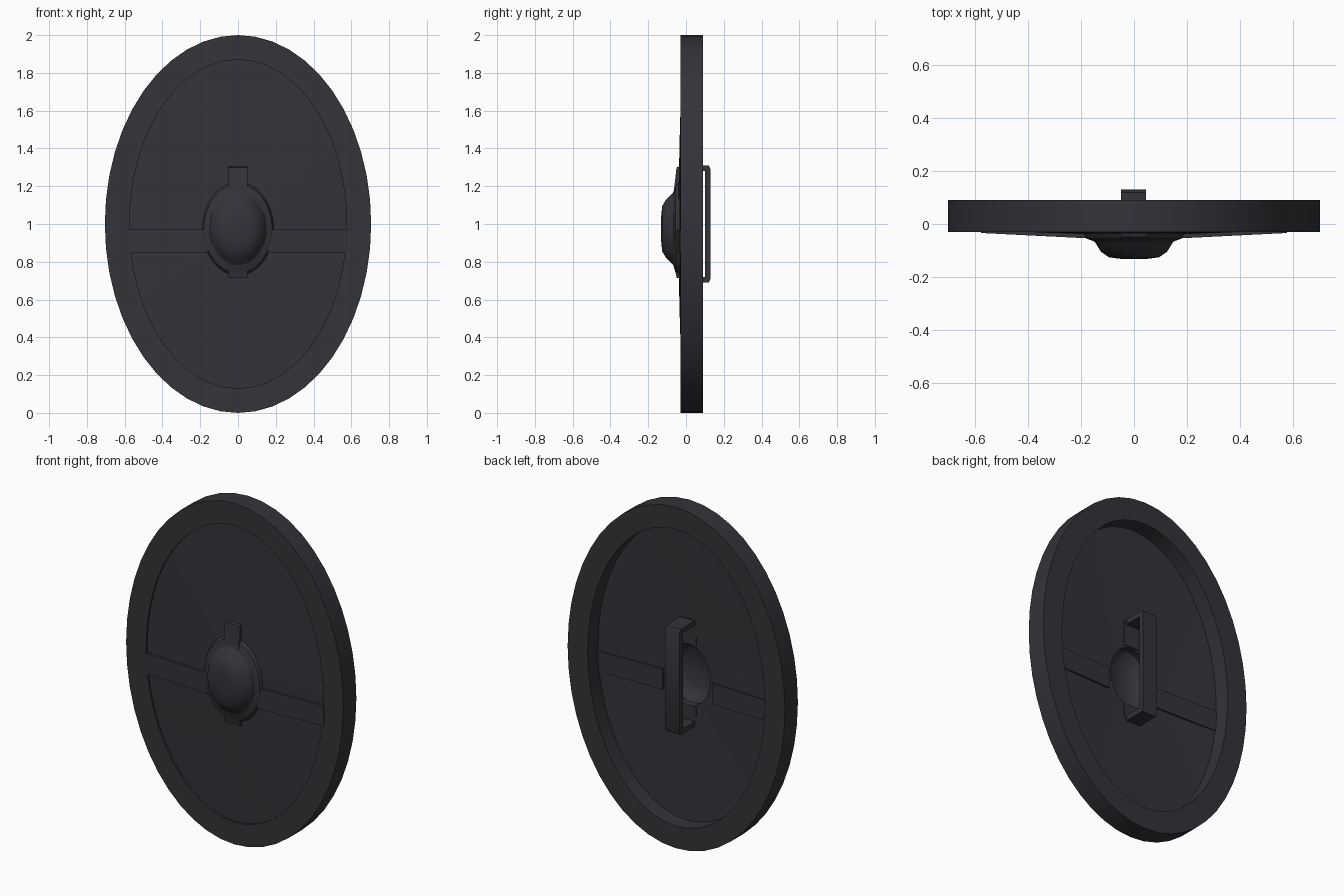
import bpy, bmesh, math

if "Cube" in bpy.data.objects:
    bpy.data.objects.remove(bpy.data.objects["Cube"])

SEG = 48
dark = bpy.data.materials.new("dark iron")
dark.diffuse_color = (0.034, 0.033, 0.041, 1)
dark.use_nodes = True
dark.node_tree.nodes["Principled BSDF"].inputs["Base Color"].default_value = dark.diffuse_color


def finish(name, bm, angle=35):
    bmesh.ops.recalc_face_normals(bm, faces=bm.faces)
    me = bpy.data.meshes.new(name)
    bm.to_mesh(me)
    bm.free()
    me.materials.append(dark)
    ob = bpy.data.objects.new(name, me)
    bpy.context.collection.objects.link(ob)
    bpy.ops.object.select_all(action='DESELECT')
    ob.select_set(True)
    bpy.context.view_layer.objects.active = ob
    bpy.ops.object.shade_smooth_by_angle(angle=math.radians(angle))
    return ob


def loft(name, rings, closed=True, cap=False):
    """Elliptical rings (rx, rz, centre z, y) joined into a closed or capped skin."""
    bm = bmesh.new()
    loops = []
    for rx, rz, cz, y in rings:
        loops.append([bm.verts.new((rx * math.cos(2 * math.pi * i / SEG), y,
                                    cz + rz * math.sin(2 * math.pi * i / SEG)))
                      for i in range(SEG)])
    pairs = list(zip(loops, loops[1:]))
    if closed:
        pairs.append((loops[-1], loops[0]))
    for a, b in pairs:
        for i in range(SEG):
            j = (i + 1) % SEG
            bm.faces.new((a[i], a[j], b[j], b[i]))
    if cap:
        bm.faces.new(loops[0])
        bm.faces.new(loops[-1])
    return finish(name, bm)


def prism(name, outline, depth_axis, lo, hi):
    """Extrude a 2D outline along x or z."""
    bm = bmesh.new()
    ends = []
    for d in (lo, hi):
        ends.append([bm.verts.new((d, a, b) if depth_axis == 'x' else (a, b, d))
                     for a, b in outline])
    n = len(outline)
    for e in ends:
        bm.faces.new(e)
    for i in range(n):
        j = (i + 1) % n
        bm.faces.new((ends[0][i], ends[0][j], ends[1][j], ends[1][i]))
    return finish(name, bm)


# heavy outer rim
loft("rim", [(0.705, 1.0, 1.0, -0.03), (0.705, 1.0, 1.0, 0.09),
             (0.575, 0.87, 1.0, 0.09), (0.575, 0.87, 1.0, -0.03)])

# thin, slightly domed panel with a central opening
loft("panel", [(0.58, 0.875, 1.0, -0.02), (0.36, 0.53, 0.99, -0.032),
               (0.14, 0.18, 0.975, -0.04), (0.14, 0.18, 0.975, -0.025),
               (0.36, 0.53, 0.99, -0.017), (0.58, 0.875, 1.0, -0.005)])

# flange around the boss
loft("boss_flange", [(0.19, 0.25, 0.975, -0.035), (0.18, 0.235, 0.975, -0.055),
                     (0.14, 0.185, 0.975, -0.07), (0.135, 0.18, 0.975, -0.03)])

# hollow boss: outer skin and inner skin, both capped
loft("boss", [(0.150, 0.195, 0.975, -0.065), (0.125, 0.155, 0.975, -0.105),
              (0.095, 0.12, 0.975, -0.126), (0.05, 0.06, 0.975, -0.132),
              (0.01, 0.012, 0.975, -0.132), (0.01, 0.012, 0.975, -0.122),
              (0.09, 0.11, 0.975, -0.115), (0.115, 0.145, 0.975, -0.098),
              (0.138, 0.18, 0.975, -0.06)])
loft("boss_cap", [(0.012, 0.014, 0.975, -0.132), (0.012, 0.014, 0.975, -0.122)],
     closed=False, cap=True)

# horizontal braces either side of the boss
for s, side in ((-1, "left"), (1, "right")):
    prism(side + "_brace", [(s * 0.16, -0.055), (s * 0.58, -0.034),
                            (s * 0.58, 0.0), (s * 0.16, -0.012)], 'z', 0.85, 0.97)

# vertical tabs above and below the boss
prism("top_tab", [(-0.02, 1.31), (-0.05, 1.30), (-0.066, 1.16), (-0.02, 1.16)],
      'x', -0.05, 0.05)
prism("bottom_tab", [(-0.02, 0.71), (-0.05, 0.715), (-0.066, 0.80), (-0.02, 0.80)],
      'x', -0.05, 0.05)

# back grip, bent down to the panel at both ends
prism("grip", [(-0.01, 1.31), (0.12, 1.31), (0.13, 1.29), (0.13, 0.71), (0.12, 0.69),
               (-0.01, 0.69), (-0.01, 0.72), (0.10, 0.72), (0.10, 1.28), (-0.01, 1.28)],
      'x', -0.05, 0.045)
